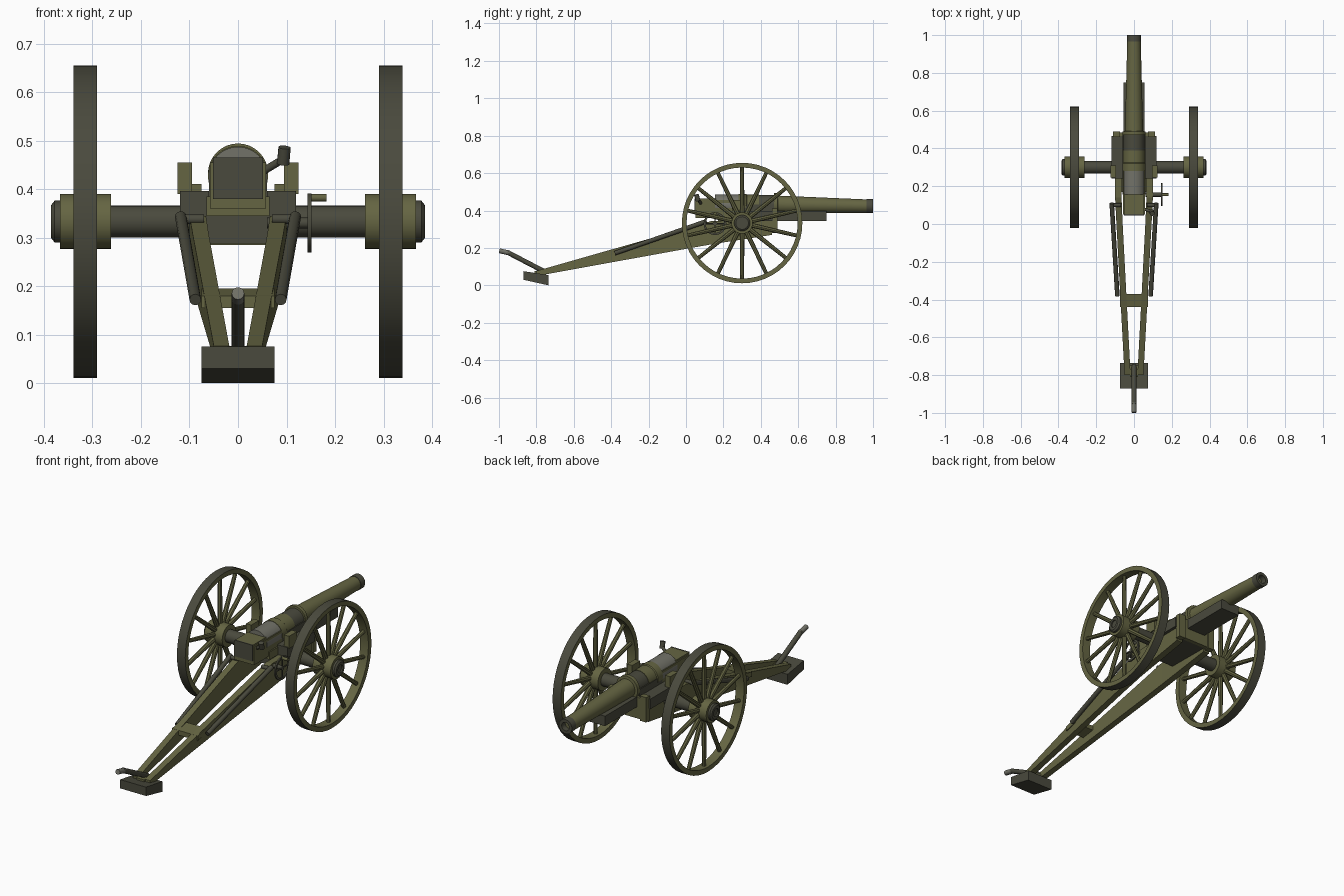
import bpy, bmesh, math
from mathutils import Vector

cube = bpy.data.objects.get("Cube")
if cube:
    bpy.data.objects.remove(cube)


def material(name, rgb):
    m = bpy.data.materials.new(name)
    m.use_nodes = True
    m.diffuse_color = (*rgb, 1)
    bsdf = next(n for n in m.node_tree.nodes if n.type == 'BSDF_PRINCIPLED')
    bsdf.inputs["Base Color"].default_value = (*rgb, 1)
    return m


OLIVE = material("olive paint", (0.13, 0.13, 0.055))
DARK = material("dark iron", (0.068, 0.068, 0.047))
STEEL = material("bare steel", (0.17, 0.17, 0.14))


def finish(name, bm, mats, smooth=False):
    bmesh.ops.recalc_face_normals(bm, faces=bm.faces[:])
    me = bpy.data.meshes.new(name)
    bm.to_mesh(me)
    bm.free()
    ob = bpy.data.objects.new(name, me)
    bpy.context.collection.objects.link(ob)
    for m in mats:
        me.materials.append(m)
    if smooth:
        bpy.ops.object.select_all(action='DESELECT')
        ob.select_set(True)
        bpy.context.view_layer.objects.active = ob
        bpy.ops.object.shade_smooth_by_angle(angle=math.radians(35))
    return ob


def loft(bm, rings, closed=False):
    pairs = list(zip(rings, rings[1:]))
    if closed:
        pairs.append((rings[-1], rings[0]))
    else:
        bm.faces.new(rings[0])
        bm.faces.new(rings[-1])
    for a, b in pairs:
        for i in range(len(a)):
            j = (i + 1) % len(a)
            bm.faces.new((a[i], a[j], b[j], b[i]))


def beam(name, mat, *sections):
    """Rectangular bar through sections (y, x0, x1, z0, z1)."""
    bm = bmesh.new()
    loft(bm, [[bm.verts.new(p) for p in ((x0, y, z0), (x1, y, z0), (x1, y, z1), (x0, y, z1))]
              for y, x0, x1, z0, z1 in sections])
    return finish(name, bm, [mat])


def box(name, mat, x, y, z):
    return beam(name, mat, (y[0], *x, *z), (y[1], *x, *z))


def turned(name, mats, start, end, profile, sides=24, closed=False):
    """Lathe a profile of (distance, radius) along the line start to end."""
    start, end = Vector(start), Vector(end)
    turn = (end - start).to_track_quat('Z', 'Y')
    bm = bmesh.new()
    rings = []
    for d, r in profile:
        rings.append([bm.verts.new(start + turn @ Vector((r * math.cos(a), r * math.sin(a), d)))
                      for a in (math.tau * i / sides for i in range(sides))])
    loft(bm, rings, closed)
    return finish(name, bm, mats, True)


def rod(name, mat, a, b, r, r2=None, sides=12):
    length = (Vector(b) - Vector(a)).length
    return turned(name, [mat], a, b, [(0, r), (length, r2 or r)], sides)


def wheel(side, s):
    cx, cy, cz = s * 0.315, 0.3, 0.333
    # Rim with an iron tyre on its outer face
    rim = turned(side + "_rim", [OLIVE, DARK], (s * 0.291, cy, cz), (s * 0.34, cy, cz),
                 [(0, 0.297), (0, 0.322), (0.048, 0.322), (0.048, 0.297)], 48, True)
    for f in rim.data.polygons:
        radial = Vector((0, f.center.y - cy, f.center.z - cz))
        f.material_index = int(radial.length > 0.315 and abs(f.normal.x) < 0.5)
    # Spokes
    for i in range(14):
        a = math.tau * (i + 0.5) / 14
        v = Vector((0, math.cos(a), math.sin(a)))
        c = Vector((cx, cy, cz))
        rod(f"{side}_spoke_{i + 1}", OLIVE, c + v * 0.04, c + v * 0.302, 0.013, 0.010, 8)
    # Hub and axle cap
    turned(side + "_hub", [OLIVE], (s * 0.262, cy, cz), (s * 0.4, cy, cz),
           [(0, 0.057), (0.105, 0.057)])
    turned(side + "_axle_cap", [DARK], (s * 0.36, cy, cz), (s * 0.4, cy, cz),
           [(0, 0.043), (0.018, 0.043), (0.025, 0.034), (0.025, 0.02), (0.018, 0.02)])


for side, s in (("left", 1), ("right", -1)):
    wheel(side, s)
    # Trail arm, tall at the axle and slim at the spade
    beam(side + "_trail_arm", OLIVE,
         (-0.8, s * 0.018, s * 0.05, 0.05, 0.077),
         (0.0, s * 0.060, s * 0.093, 0.195, 0.305),
         (0.14, s * 0.066, s * 0.100, 0.22, 0.345),
         (0.46, s * 0.070, s * 0.105, 0.27, 0.345))
    # Brace rod beside the trail
    rod(side + "_brace_rod", DARK, (s * 0.088, -0.38, 0.172), (s * 0.118, 0.11, 0.343), 0.012)
    rod(side + "_brace_pin", DARK, (s * 0.07, 0.10, 0.338), (s * 0.125, 0.10, 0.338), 0.010)
    # Carriage cheek, cap block and front upright
    box(side + "_cheek", DARK, (s * 0.06, s * 0.12), (0.24, 0.465), (0.343, 0.396))
    beam(side + "_cap_block", OLIVE, (0.245, s * 0.095, s * 0.125, 0.39, 0.455),
         (0.31, s * 0.095, s * 0.125, 0.39, 0.455))
    box(side + "_front_upright", OLIVE, (s * 0.075, s * 0.112), (0.46, 0.49), (0.28, 0.41))

# Axle
rod("axle", DARK, (-0.28, 0.3, 0.333), (0.28, 0.3, 0.333), 0.033, sides=24)

# Carriage body
box("carriage_base", DARK, (-0.07, 0.07), (0.22, 0.48), (0.288, 0.345))
box("cradle_saddle", OLIVE, (-0.065, 0.065), (0.17, 0.48), (0.345, 0.385))
box("cradle_body", DARK, (-0.06, 0.06), (0.28, 0.47), (0.38, 0.432))
box("front_plate", OLIVE, (-0.08, 0.08), (0.465, 0.485), (0.285, 0.395))
box("recoil_box", DARK, (-0.055, 0.055), (0.48, 0.75), (0.345, 0.397))

# Breech block with dark rear face
breech = box("breech_block", OLIVE, (-0.058, 0.058), (0.05, 0.28), (0.36, 0.455))
box("breech_rear_plate", DARK, (-0.052, 0.052), (0.045, 0.052), (0.38, 0.465))
box("breech_top", OLIVE, (-0.052, 0.052), (0.051, 0.16), (0.45, 0.464))

# Barrel in turned stages
turned("breech_ring", [STEEL], (0, 0.155, 0.427), (0, 1, 0.427), [(0, 0.06), (0.127, 0.06)], 32)
turned("chamber_sleeve", [OLIVE], (0, 0.28, 0.427), (0, 1, 0.427),
       [(0, 0.062), (0.04, 0.062), (0.045, 0.058), (0.11, 0.058)], 32)
turned("chamber_jacket", [DARK], (0, 0.385, 0.427), (0, 1, 0.427),
       [(0, 0.056), (0.09, 0.056)], 32)
turned("barrel", [OLIVE], (0, 0.47, 0.432), (0, 1, 0.423),
       [(0, 0.062), (0.02, 0.062), (0.022, 0.048), (0.488, 0.036), (0.5, 0.036)], 32)
turned("muzzle_ring", [DARK], (0, 0.965, 0.424), (0, 1.1, 0.422),
       [(0, 0.038), (0.035, 0.038), (0.035, 0.022), (-0.06, 0.022)], 32)

# Breech lever
rod("lever_arm", DARK, (0.052, 0.08, 0.437), (0.094, 0.065, 0.462), 0.008)
rod("lever_knob", DARK, (0.093, 0.065, 0.452), (0.096, 0.055, 0.486), 0.013)

# Elevation handwheel
hub = Vector((0.147, 0.155, 0.33))
rod("handwheel_shaft", DARK, (0.06, 0.155, 0.33), (0.152, 0.155, 0.33), 0.011)
turned("handwheel_rim", [DARK], hub - Vector((0.004, 0, 0)), hub + Vector((0.01, 0, 0)),
       [(0, 0.05), (0, 0.061), (0.008, 0.061), (0.008, 0.05)], 24, True)
for i in range(4):
    a = math.tau * i / 4
    rod(f"handwheel_spoke_{i + 1}", DARK, hub,
        hub + Vector((0, math.cos(a), math.sin(a))) * 0.054, 0.004, sides=6)
rod("handwheel_grip", OLIVE, (0.147, 0.155, 0.382), (0.182, 0.155, 0.382), 0.008)

# Cross plate joining the trail arms
beam("trail_cross_plate", OLIVE, (-0.44, -0.075, 0.075, 0.155, 0.18),
     (-0.37, -0.075, 0.075, 0.17, 0.195))

# Spade and trail end
beam("spade", DARK, (-0.87, -0.075, 0.075, 0.03, 0.076),
     (-0.735, -0.075, 0.075, 0.0, 0.055))
box("trail_end_block", OLIVE, (-0.022, 0.022), (-0.81, -0.75), (0.05, 0.077))

# Lifting handle
rod("handle_pole", DARK, (0, -0.75, 0.07), (0, -0.955, 0.177), 0.013)
rod("handle_grip", STEEL, (0, -0.945, 0.173), (0, -0.998, 0.185), 0.013)
